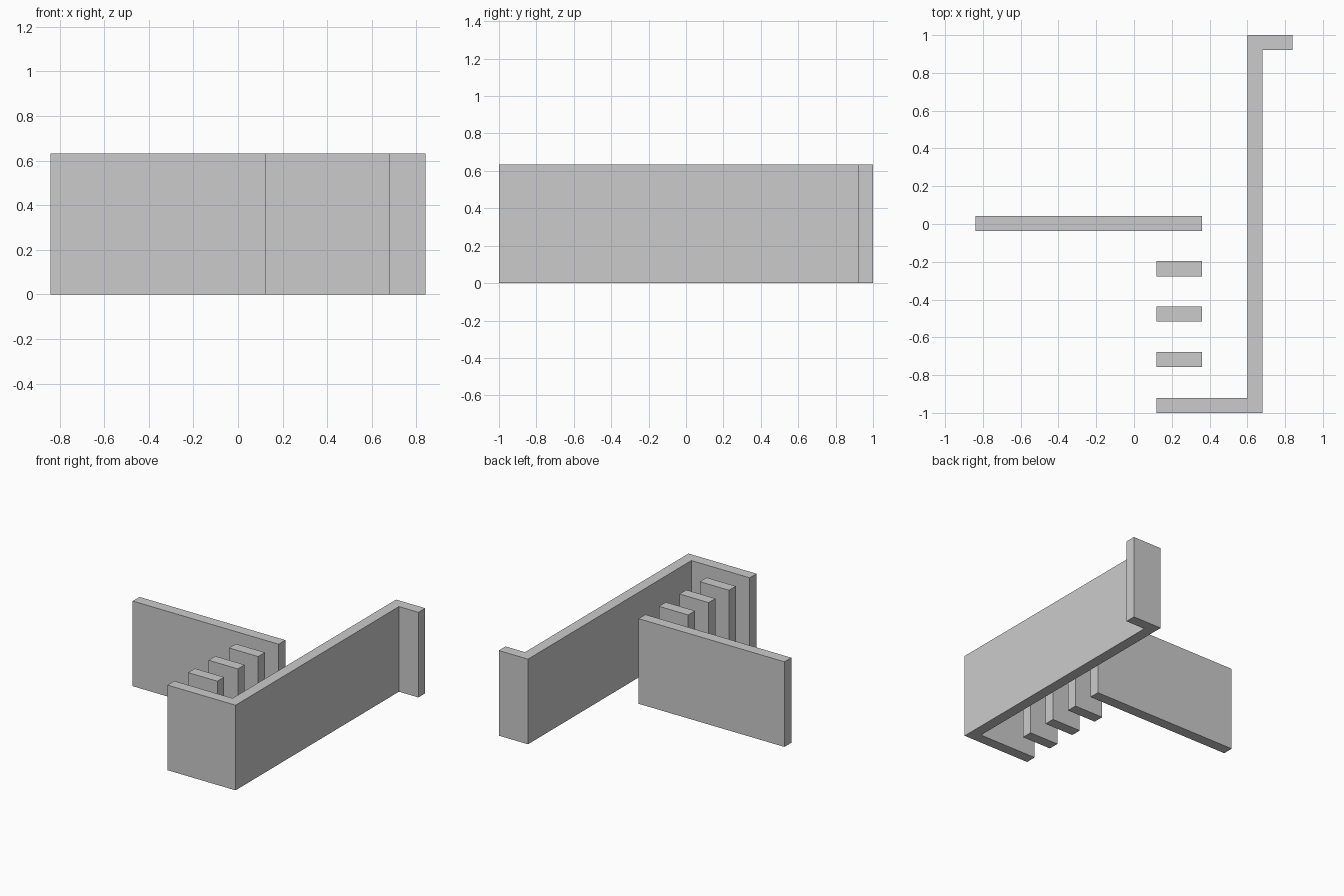
import bpy, bmesh

if "Cube" in bpy.data.objects:
    bpy.data.objects.remove(bpy.data.objects["Cube"])

HEIGHT = 0.633
T = 0.08  # wall thickness

grey = bpy.data.materials.new("light_grey")
grey.diffuse_color = (0.6, 0.6, 0.6, 1.0)
grey.use_nodes = True
grey.node_tree.nodes["Principled BSDF"].inputs["Base Color"].default_value = grey.diffuse_color


def extruded(name, outline):
    """Upright prism from a counter-clockwise floor outline."""
    bm = bmesh.new()
    base = bm.faces.new([bm.verts.new((x, y, 0)) for x, y in outline])
    top = bmesh.ops.extrude_face_region(bm, geom=[base])["geom"]
    verts = [v for v in top if isinstance(v, bmesh.types.BMVert)]
    bmesh.ops.translate(bm, verts=verts, vec=(0, 0, HEIGHT))
    bmesh.ops.recalc_face_normals(bm, faces=bm.faces)
    mesh = bpy.data.meshes.new(name)
    bm.to_mesh(mesh)
    bm.free()
    mesh.materials.append(grey)
    obj = bpy.data.objects.new(name, mesh)
    bpy.context.collection.objects.link(obj)
    return obj


def straight_wall(name, x0, x1, y):
    """Wall running along x, centred on y."""
    a, b = y - T / 2, y + T / 2
    return extruded(name, [(x0, a), (x1, a), (x1, b), (x0, b)])


# Long wall with a return at each end
extruded("long_wall", [
    (0.12, -1), (0.68, -1), (0.68, 1 - T), (0.84, 1 - T),
    (0.84, 1), (0.60, 1), (0.60, -1 + T), (0.12, -1 + T)])

# Free-standing middle wall
straight_wall("middle_wall", -0.84, 0.36, 0.003)

# Row of short partitions
for i in range(3):
    straight_wall(f"partition_{i + 1}", 0.12, 0.36, -0.237 - 0.24 * i)
